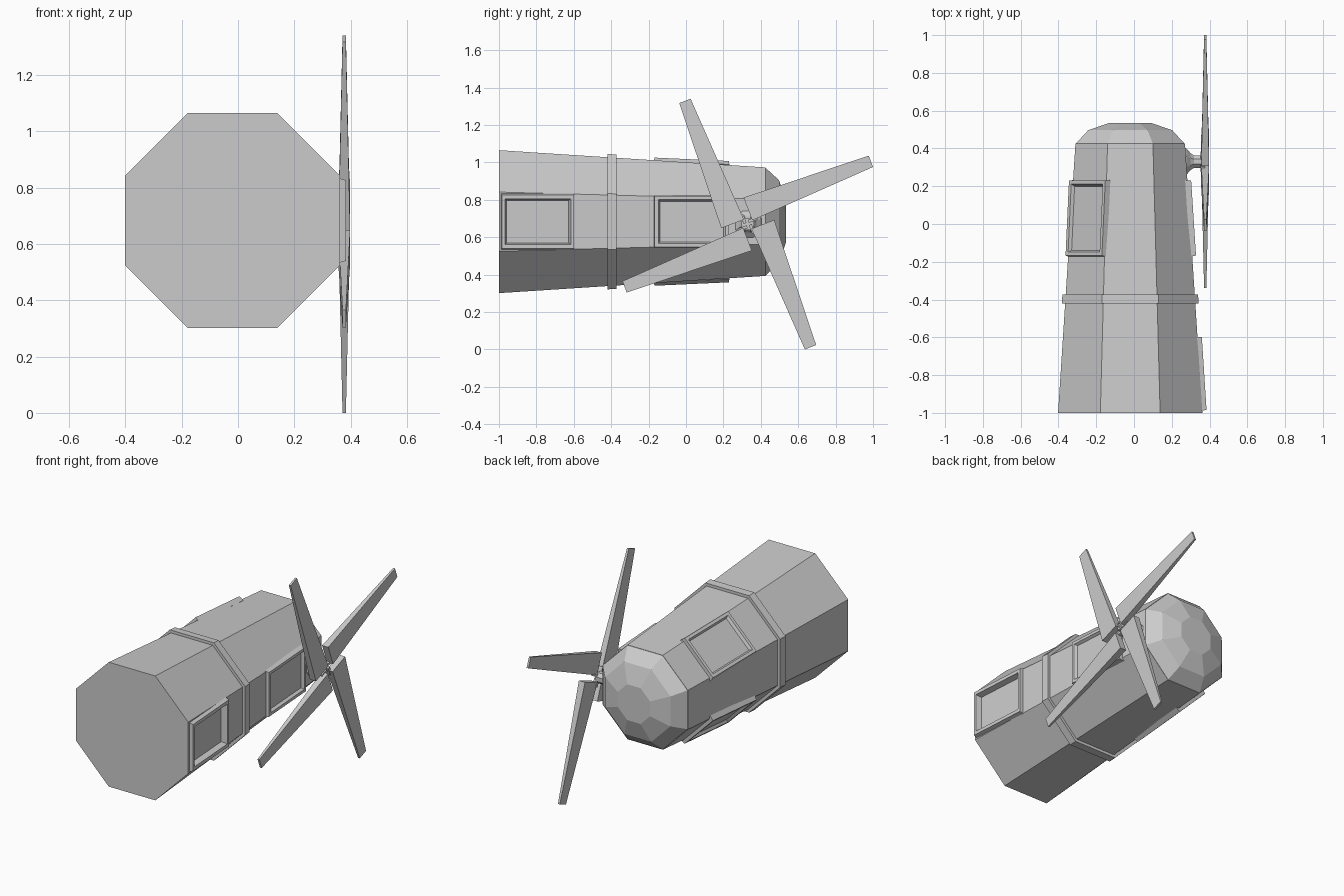
import bpy, bmesh, math
from mathutils import Vector

if "Cube" in bpy.data.objects:
    bpy.data.objects.remove(bpy.data.objects["Cube"], do_unlink=True)

GREY = (0.6, 0.6, 0.6, 1)
mat = bpy.data.materials.new("plain grey")
mat.use_nodes = True
mat.diffuse_color = GREY
mat.node_tree.nodes["Principled BSDF"].inputs["Base Color"].default_value = GREY

CX, CZ = -0.02, 0.683            # tower axis
Y0, Y1, A0, A1 = -1.0, 0.425, 0.382, 0.29   # tower ends and face distances
SLOPE = (A1 - A0) / (Y1 - Y0)


def apothem(y):
    return A0 + SLOPE * (y - Y0)


def skin(name, loops, close=False):
    """Join matching loops of points; cap both ends, or close into a ring."""
    bm = bmesh.new()
    rows = [[bm.verts.new(p) for p in loop] for loop in loops]
    n = len(rows[0])
    pairs = list(zip(rows, rows[1:])) + ([(rows[-1], rows[0])] if close else [])
    for a, b in pairs:
        for i in range(n):
            j = (i + 1) % n
            bm.faces.new((a[i], a[j], b[j], b[i]))
    if not close:
        bm.faces.new(rows[0])
        bm.faces.new(rows[-1])
    bmesh.ops.recalc_face_normals(bm, faces=bm.faces)
    me = bpy.data.meshes.new(name)
    bm.to_mesh(me)
    bm.free()
    me.materials.append(mat)
    ob = bpy.data.objects.new(name, me)
    bpy.context.collection.objects.link(ob)
    return ob


def octagon(y, a):
    r = a / math.cos(math.pi / 8)
    return [(CX + r * math.cos(math.radians(22.5 + 45 * k)), y,
             CZ + r * math.sin(math.radians(22.5 + 45 * k))) for k in range(8)]


def facet_rects(angle, ymid, rects):
    """Rectangles (half length, half width, height) lying on a tower facet."""
    a = math.radians(angle)
    out = Vector((math.cos(a), 0, math.sin(a)))
    side = Vector((-math.sin(a), 0, math.cos(a)))
    along = (Vector((0, 1, 0)) + out * SLOPE).normalized()
    normal = (out - Vector((0, SLOPE, 0))).normalized()
    mid = Vector((CX, ymid, CZ)) + out * apothem(ymid)
    return [[mid + along * (sy * l) + side * (ss * w) + normal * h
             for sy, ss in ((-1, -1), (1, -1), (1, 1), (-1, 1))]
            for l, w, h in rects]


# Tapered tower body with faceted dome
tower = skin("tower", [octagon(Y0, A0), octagon(Y1, A1)])
skin("dome_cap", [octagon(Y1 - 0.002, A1), octagon(0.497, 0.222), octagon(0.535, 0.11)])

# Raised band around the tower
skin("band", [octagon(-0.42, apothem(-0.42) - 0.01), octagon(-0.42, 0.362),
              octagon(-0.372, 0.359), octagon(-0.372, apothem(-0.372) - 0.01)], close=True)

# Door recess cut into the tower
cutter = skin("door_cutter", facet_rects(0, -0.795, [(0.180, 0.128, 0.1), (0.180, 0.128, -0.06)]))
mod = tower.modifiers.new("door_recess", "BOOLEAN")
mod.operation = "DIFFERENCE"
mod.solver = "EXACT"
mod.object = cutter
bpy.context.view_layer.objects.active = tower
bpy.ops.object.modifier_apply(modifier=mod.name)
bpy.data.objects.remove(cutter, do_unlink=True)

# Door frame with sunken panel and small raised square
skin("door", facet_rects(0, -0.793, [
    (0.197, 0.153, -0.012), (0.193, 0.143, 0.023), (0.176, 0.122, 0.023),
    (0.160, 0.108, -0.03)]))
skin("door_panel", facet_rects(0, -0.765, [(0.065, 0.06, -0.034), (0.065, 0.06, -0.027)]))

# Framed windows on three facets
for name, angle in (("window_left", 0), ("window_right_upper", 135), ("window_right_lower", 225)):
    skin(name, facet_rects(angle, 0.03, [
        (0.203, 0.142, -0.012), (0.199, 0.136, 0.02), (0.180, 0.118, 0.02),
        (0.170, 0.109, 0.003)]))

# Hub flaring into the tower wall
HY, HZ = 0.33, 0.67


def hub_ring(x, r):
    return [(x, HY + r * math.cos(math.radians(22.5 + 45 * k)),
             HZ + r * math.sin(math.radians(22.5 + 45 * k))) for k in range(8)]


skin("hub", [hub_ring(x, r) for x, r in
             ((0.25, 0.095), (0.278, 0.075), (0.298, 0.05), (0.318, 0.035), (0.362, 0.035))])

# Four tapered sails, each set to one side of its spoke
for k in range(4):
    t = math.radians(21 + 90 * k)
    c, s = math.cos(t), math.sin(t)
    loops = []
    for u, p0, p1, half in ((0.03, 0.01, 0.14, 0.021), (0.735, 0.045, 0.11, 0.006)):
        loops.append([(0.377 + sx * half, HY + u * c - p * s, HZ + u * s + p * c)
                      for sx, p in ((-1, p0), (1, p0), (1, p1), (-1, p1))])
    skin("sail_%d" % (k + 1), loops)
    # Short spoke joining sail to hub
    skin("spoke_%d" % (k + 1), [
        [(0.365 + sx * 0.012, HY + u * c - p * s, HZ + u * s + p * c)
         for sx, p in ((-1, 0.004), (1, 0.004), (1, 0.02), (-1, 0.02))]
        for u in (0.008, 0.06)])
